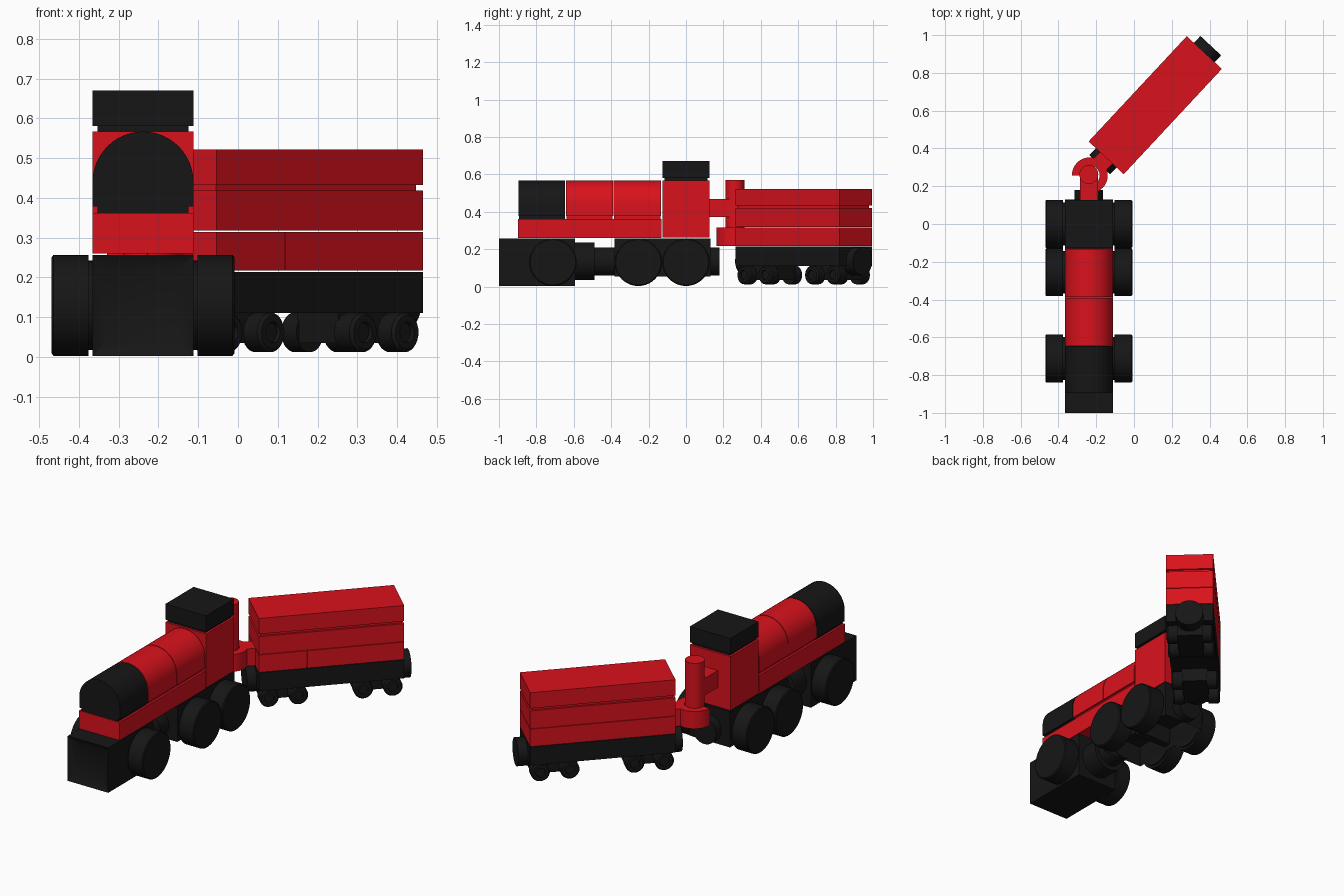
import bpy, bmesh, math
from mathutils import Matrix, Vector

if "Cube" in bpy.data.objects:
    bpy.data.objects.remove(bpy.data.objects["Cube"])


def material(name, rgb):
    m = bpy.data.materials.new(name)
    m.diffuse_color = (*rgb, 1)
    m.use_nodes = True
    m.node_tree.nodes["Principled BSDF"].inputs["Base Color"].default_value = m.diffuse_color
    return m


RED = material("red_plastic", (0.70, 0.006, 0.012))
BLACK = material("black_plastic", (0.008, 0.008, 0.008))

# Engine and wagon frames: each is modelled about its own axis
ENGINE = Matrix.Translation((-0.239, 0, 0))
WAGON = Matrix.Translation((0.1125, 0.629, 0)) @ Matrix.Rotation(math.radians(47), 4, 'Z')
W = 0.127  # half width of the train


def finish(name, bm, mat, frame):
    bmesh.ops.recalc_face_normals(bm, faces=bm.faces)
    mesh = bpy.data.meshes.new(name)
    bm.to_mesh(mesh)
    bm.free()
    mesh.materials.append(mat)
    ob = bpy.data.objects.new(name, mesh)
    ob.matrix_world = frame
    bpy.context.collection.objects.link(ob)
    return ob


def box(name, mat, frame, x, y, z, recess=None):
    """Box from ranges; recess = (face normal, margin, depth)."""
    bm = bmesh.new()
    bmesh.ops.create_cube(bm, size=1)
    for v in bm.verts:
        v.co = [r[0] if c < 0 else r[1] for c, r in zip(v.co, (x, y, z))]
    if recess:
        bm.normal_update()
        n, margin, depth = recess
        face = [f for f in bm.faces if f.normal.dot(Vector(n)) > 0.9]
        bmesh.ops.inset_region(bm, faces=face, thickness=margin)
        bmesh.ops.translate(bm, verts=face[0].verts, vec=Vector(n) * -depth)
    return finish(name, bm, mat, frame)


def tile(name, mat, frame, x, y, z):
    """Flat cap piece with a narrower lip underneath."""
    lip, g = 0.014, 0.012
    box(name, mat, frame, x, y, (z[0] + lip, z[1]))
    box(name + "_lip", mat, frame, (x[0] + g, x[1] - g), (y[0] + g, y[1] - g), (z[0], z[0] + lip))


def prism(name, mat, frame, pts, vec):
    bm = bmesh.new()
    face = bm.faces.new([bm.verts.new(p) for p in pts])
    ext = bmesh.ops.extrude_face_region(bm, geom=[face], use_keep_orig=True)
    bmesh.ops.translate(bm, verts=[v for v in ext["geom"] if isinstance(v, bmesh.types.BMVert)], vec=vec)
    return finish(name, bm, mat, frame)


def lathe(name, mat, frame, pos, axis, profile, n=40):
    """Revolve (distance along axis, radius) pairs; ends are capped."""
    turn = Vector((0, 0, 1)).rotation_difference(Vector(axis)).to_matrix().to_4x4()
    bm = bmesh.new()
    rings = [[bm.verts.new((r * math.cos(2 * math.pi * i / n), r * math.sin(2 * math.pi * i / n), h))
              for i in range(n)] for h, r in profile]
    for a, b in zip(rings, rings[1:]):
        for i in range(n):
            bm.faces.new((a[i], a[(i + 1) % n], b[(i + 1) % n], b[i]))
    bm.faces.new(rings[0])
    bm.faces.new(rings[-1])
    bmesh.ops.transform(bm, matrix=Matrix.Translation(pos) @ turn, verts=bm.verts)
    return finish(name, bm, mat, frame)


# --- Engine underframe ---
box("engine_front_block", BLACK, ENGINE, (-W, W), (-1.0, -0.594), (0.003, 0.257), ((0, -1, 0), 0.05, 0.02))
lathe("front_joint_wide", BLACK, ENGINE, (0, -0.60, 0.135), (0, 1, 0), [(0, 0.1), (0.112, 0.1)])
lathe("front_joint_narrow", BLACK, ENGINE, (0, -0.49, 0.135), (0, 1, 0), [(0, 0.075), (0.115, 0.075)])
box("engine_chassis", BLACK, ENGINE, (-W, W), (-0.383, 0.13), (0.055, 0.257), ((0, 0, -1), 0.035, 0.1))
box("chassis_crossbar", BLACK, ENGINE, (-0.1, 0.1), (-0.15, -0.105), (0.06, 0.16))
lathe("engine_rear_coupler", BLACK, ENGINE, (0, 0.12, 0.135), (0, 1, 0), [(0, 0.075), (0.06, 0.075)])

# Large wheels on both sides
for k, y in enumerate((-0.712, -0.255, 0.0)):
    for side, s in (("left", -1), ("right", 1)):
        lathe(f"engine_wheel_{side}_{k + 1}", BLACK, ENGINE, (s * 0.12, y, 0.13), (s, 0, 0),
              [(0, 0.045), (0.007, 0.045), (0.007, 0.113), (0.017, 0.113), (0.017, 0.127),
               (0.105, 0.127), (0.11, 0.121)])

# --- Engine body ---
box("running_board", RED, ENGINE, (-W, W), (-0.898, -0.13), (0.26, 0.362))
arch = [(-W, 0.378), (-W, 0.44)] + [
    (-W * math.cos(math.pi * i / 24), 0.44 + W * math.sin(math.pi * i / 24)) for i in range(1, 24)
] + [(W, 0.44), (W, 0.378)]
for name, mat, y0, y1 in (("smokebox", BLACK, -0.896, -0.646),
                          ("boiler_front", RED, -0.642, -0.391),
                          ("boiler_rear", RED, -0.387, -0.134)):
    prism(name, mat, ENGINE, [(x, y0, z) for x, z in arch], (0, y1 - y0, 0))
    box(name + "_lip", mat, ENGINE, (-0.115, 0.115), (y0 + 0.002, y1 - 0.002), (0.362, 0.379))
box("cab", RED, ENGINE, (-W, W), (-0.126, 0.126), (0.262, 0.567))
tile("cab_roof", BLACK, ENGINE, (-W, W), (-0.126, 0.126), (0.567, 0.67))

# --- Hitch between engine and wagon ---
box("hitch_arm", RED, ENGINE, (-0.048, 0.048), (0.12, 0.26), (0.372, 0.468))
lathe("hitch_post", RED, ENGINE, (0, 0.262, 0.22), (0, 0, 1), [(0, 0.05), (0.35, 0.05)])
angles = [math.radians(-133 + 266 * i / 36) for i in range(37)]
ring = [(0.095, a) for a in angles] + [(0.052, a) for a in reversed(angles)]
prism("hitch_clip", RED, WAGON,
      [(-0.508 + r * math.cos(a), r * math.sin(a), 0.218) for r, a in ring], (0, 0, 0.098))
box("hitch_neck", RED, WAGON, (-0.45, -0.375), (-0.045, 0.045), (0.218, 0.316))

# --- Wagon ---
L = 0.381
box("wagon_base", BLACK, WAGON, (-L, L), (-W, W), (0.11, 0.214))
box("wagon_lower_short", RED, WAGON, (-L, -W - 0.001), (-W, W), (0.217, 0.315))
box("wagon_lower_long", RED, WAGON, (-W + 0.001, L), (-W, W), (0.217, 0.315))
box("wagon_middle", RED, WAGON, (-L, L), (-W, W), (0.318, 0.419))
tile("wagon_roof", RED, WAGON, (-L, L), (-W, W), (0.419, 0.522))

# Bogies, couplers and small wheels at each end
for end, e in (("front", -1), ("rear", 1)):
    lathe(f"wagon_coupler_{end}", BLACK, WAGON, (e * 0.36, 0, 0.135), (e, 0, 0), [(0, 0.075), (0.071, 0.075)])
    lo, hi = sorted((e * 0.13, e * 0.36))
    box(f"bogie_{end}", BLACK, WAGON, (lo, hi), (-0.07, 0.07), (0.035, 0.112))
    for k, d in enumerate((0.17, 0.325)):
        for side, s in (("left", 1), ("right", -1)):
            lathe(f"wagon_wheel_{end}_{side}_{k + 1}", BLACK, WAGON, (e * d, s * 0.065, 0.062), (0, s, 0),
                  [(0, 0.05), (0.052, 0.05), (0.06, 0.042), (0.06, 0.026), (0.05, 0.024)], 28)

bpy.context.view_layer.update()
for ob in bpy.context.collection.objects:
    ob.select_set(True)
    bpy.context.view_layer.objects.active = ob
bpy.ops.object.shade_smooth_by_angle(angle=math.radians(30))
